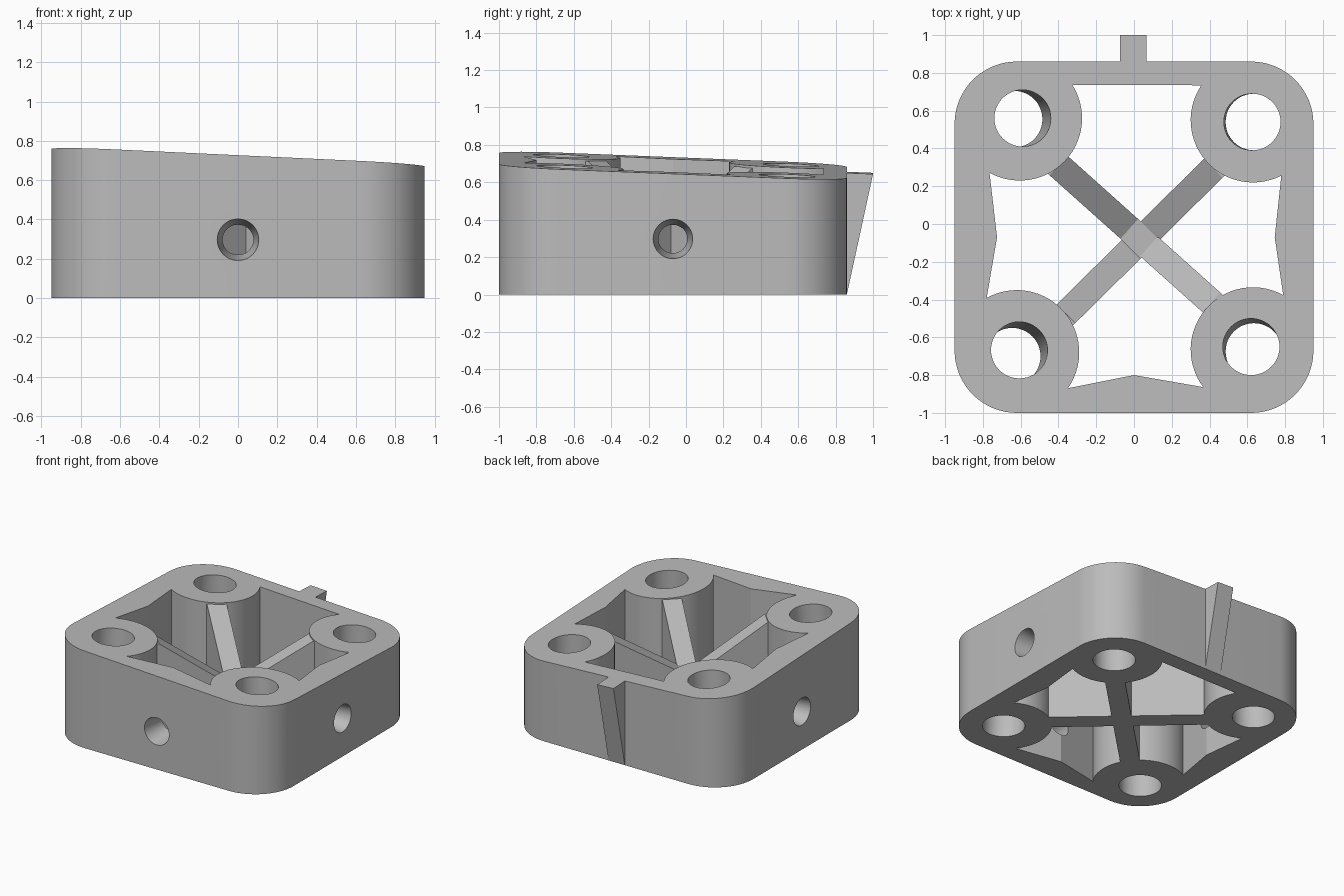
import bpy, bmesh, math
from mathutils import Vector

if "Cube" in bpy.data.objects:
    bpy.data.objects.remove(bpy.data.objects["Cube"])

grey = bpy.data.materials.new("plain grey")
grey.use_nodes = True
GREY = (0.5, 0.5, 0.5, 1)
grey.diffuse_color = GREY
grey.node_tree.nodes["Principled BSDF"].inputs["Base Color"].default_value = GREY


def top_z(x, y):
    """Height of the tilted top plane."""
    return 0.687 - 0.047 * x - 0.04 * y


def loft(name, ring_a, ring_b):
    """Closed solid between two matching rings of points."""
    bm = bmesh.new()
    a = [bm.verts.new(p) for p in ring_a]
    b = [bm.verts.new(p) for p in ring_b]
    bm.faces.new(a)
    bm.faces.new(b)
    for i in range(len(a)):
        j = (i + 1) % len(a)
        bm.faces.new((a[i], a[j], b[j], b[i]))
    bmesh.ops.recalc_face_normals(bm, faces=bm.faces)
    mesh = bpy.data.meshes.new(name)
    bm.to_mesh(mesh)
    bm.free()
    mesh.materials.append(grey)
    obj = bpy.data.objects.new(name, mesh)
    bpy.context.collection.objects.link(obj)
    return obj


def arc(cx, cy, r, a0, a1, n):
    angles = [math.radians(a0 + (a1 - a0) * i / n) for i in range(n + 1)]
    return [(cx + r * math.cos(a), cy + r * math.sin(a)) for a in angles]


def activate(obj):
    bpy.ops.object.select_all(action='DESELECT')
    obj.select_set(True)
    bpy.context.view_layer.objects.active = obj


def cut(obj, cutter):
    cutter.hide_render = True
    mod = obj.modifiers.new("cut", 'BOOLEAN')
    mod.operation = 'DIFFERENCE'
    mod.solver = 'EXACT'
    mod.object = cutter
    activate(obj)
    bpy.ops.object.modifier_apply(modifier=mod.name)
    bpy.data.objects.remove(cutter)


# Rounded block with a tilted top
R = 0.33
left, right, front, back = -0.95 + R, 0.95 - R, -1 + R, 0.86 - R
outline = []
for cx, cy, a in ((right, back, 0), (left, back, 90), (left, front, 180), (right, front, 270)):
    outline += arc(cx, cy, R, a, a + 90, 16)
body = loft("block_body", [(x, y, 0) for x, y in outline],
            [(x, y, top_z(x, y)) for x, y in outline])

# Open middle, bounded by the four corner columns and ridged walls
cavity = arc(-0.605, 0.56, R, 241, 392, 28)
cavity += arc(0.63, 0.55, R, 146, 297, 28) + [(0.745, -0.07)]
cavity += arc(0.63, -0.665, R, 61, 217, 28) + [(0, -0.8)]
cavity += arc(-0.62, -0.68, R, -35, 119, 28) + [(-0.725, -0.07)]
cut(body, loft("cavity_cutter", [(x, y, -0.2) for x, y in cavity],
               [(x, y, 1) for x, y in cavity]))

# Slightly leaning bolt holes: bottom centre to top centre
for low, high in (((-0.635, 0.555), (-0.59, 0.56)), ((0.635, 0.54), (0.625, 0.54)),
                  ((0.635, -0.675), (0.62, -0.65)), ((-0.645, -0.7), (-0.61, -0.67))):
    rings = []
    for z in (-0.2, 1):
        c = Vector(low).lerp(Vector(high), z / 0.69)
        rings.append([(x, y, z) for x, y in arc(c.x, c.y, 0.15, 0, 352.5, 47)])
    cut(body, loft("bolt_hole_cutter", *rings))

# Tapered holes through the front and side walls
for origin, inward in (((0, -1, 0.297), (0, 1, 0)), ((0.95, -0.07, 0.297), (-1, 0, 0)),
                       ((-0.95, -0.07, 0.297), (1, 0, 0))):
    d = Vector(inward)
    side = d.cross(Vector((0, 0, 1)))
    rings = []
    for depth, r in ((-0.03, 0.11), (0.27, 0.066)):
        c = Vector(origin) + d * depth
        rings.append([c + side * u + Vector((0, 0, v)) for u, v in arc(0, 0, r, 0, 352.5, 47)])
    cut(body, loft("wall_hole_cutter", *rings))

activate(body)
bpy.ops.object.shade_smooth_by_angle(angle=math.radians(10))

# Crossed ribs that dip towards the middle
hub = Vector((0.025, -0.075))
for name, start, end in (("rib_back_right_to_front_left", (-0.4, 0.31), (0.41, -0.415)),
                         ("rib_front_right_to_back_left", (-0.36, -0.475), (0.42, 0.295))):
    s, e = Vector(start), Vector(end)
    d = (e - s).normalized()
    mid = s + d * (hub - s).dot(d)
    zs, ze = top_z(*s) - 0.01, top_z(*e) - 0.01
    path = [(s - d * 0.06, 0), (s - d * 0.06, zs), (s, zs), (mid - d * 0.07, 0.37),
            (mid + d * 0.07, 0.37), (e, ze), (e + d * 0.06, ze), (e + d * 0.06, 0)]
    n = Vector((-d.y, d.x)) * 0.07
    loft(name, [(*(p + n), z) for p, z in path], [(*(p - n), z) for p, z in path])

# Tapered fin on the back wall
profile = [(0.84, 0), (0.86, 0), (1, None), (0.84, None)]
loft("back_fin", *[[(x, y, top_z(x, y) if z is None else z) for y, z in profile]
                   for x in (-0.075, 0.065)])
